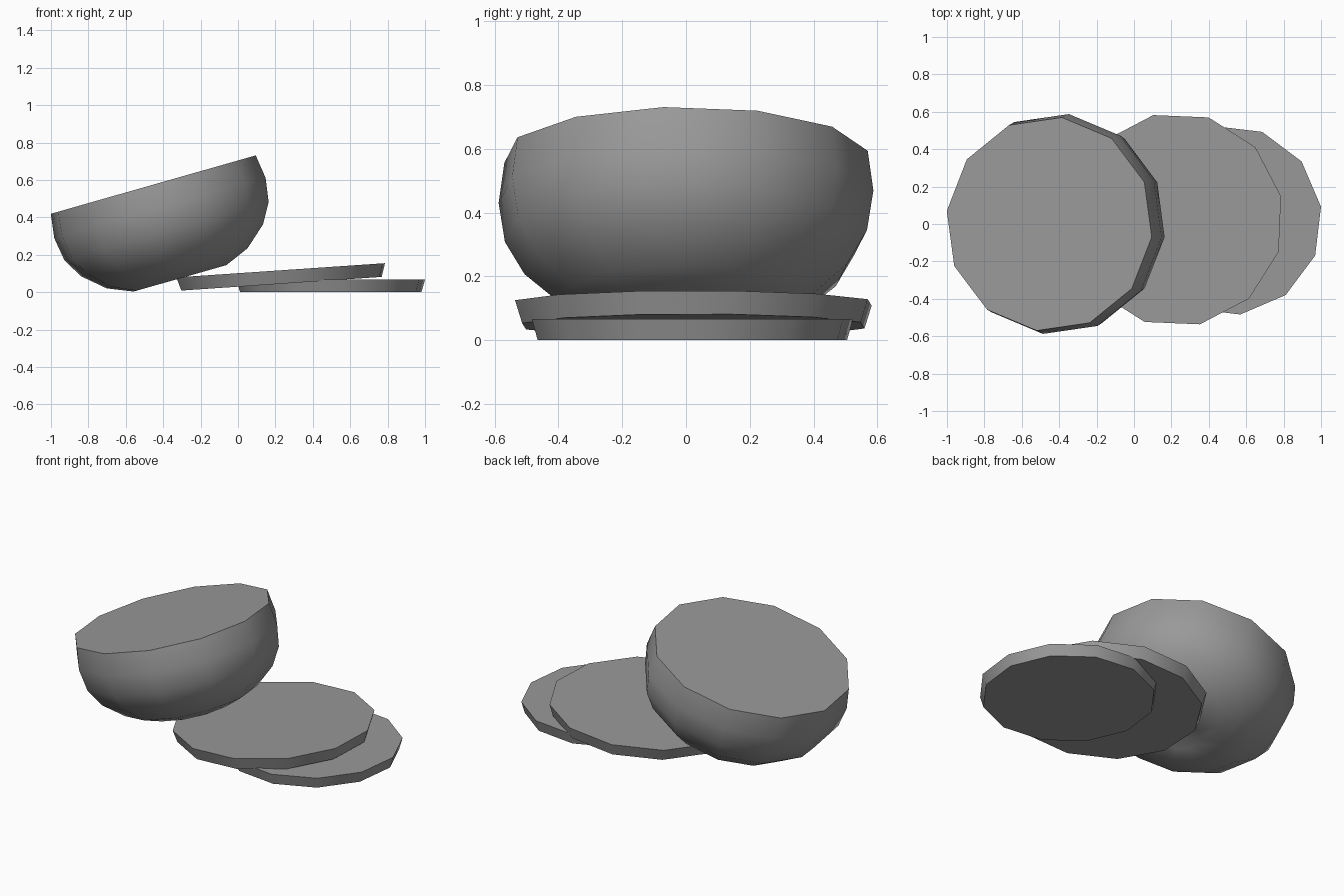
import bpy
import bmesh
from math import sin, cos, radians

cube = bpy.data.objects.get("Cube")
if cube:
    bpy.data.objects.remove(cube, do_unlink=True)

SIDES = 12

# One grey material for everything
grey = bpy.data.materials.new("grey")
grey.use_nodes = True
colour = (0.318, 0.318, 0.318, 1)
grey.diffuse_color = colour
bsdf = next(n for n in grey.node_tree.nodes if n.type == "BSDF_PRINCIPLED")
bsdf.inputs["Base Color"].default_value = colour


def lathe(name, profile, centre, phase, tilt, tip=None):
    """Spin (radius, height) pairs into a 12-sided solid, flat on top.
    The bottom closes at height tip, or with a flat face."""
    bm = bmesh.new()
    rings = []
    for r, z in profile:
        angles = [radians(phase + 360 * i / SIDES) for i in range(SIDES)]
        rings.append([bm.verts.new((r * cos(a), r * sin(a), z)) for a in angles])
    bm.faces.new(rings[0])
    for upper, lower in zip(rings, rings[1:]):
        for i in range(SIDES):
            j = (i + 1) % SIDES
            bm.faces.new((upper[i], lower[i], lower[j], upper[j]))
    last = rings[-1]
    if tip is None:
        bm.faces.new(last[::-1])
    else:
        point = bm.verts.new((0, 0, tip))
        for i in range(SIDES):
            bm.faces.new((last[(i + 1) % SIDES], last[i], point))
    bmesh.ops.recalc_face_normals(bm, faces=bm.faces)
    mesh = bpy.data.meshes.new(name)
    bm.to_mesh(mesh)
    bm.free()
    mesh.materials.append(grey)
    obj = bpy.data.objects.new(name, mesh)
    bpy.context.collection.objects.link(obj)
    obj.location = centre
    obj.rotation_euler.y = radians(-tilt)
    # Smooth sides, sharp cut edges
    bpy.ops.object.select_all(action="DESELECT")
    obj.select_set(True)
    bpy.context.view_layer.objects.active = obj
    bpy.ops.object.shade_smooth_by_angle(angle=radians(40))
    return obj


# Halved round fruit, leaning, with a dimple underneath
lathe("fruit_half",
      [(0.574, 0), (0.592, -0.13), (0.572, -0.258), (0.51, -0.365),
       (0.395, -0.465), (0.26, -0.521), (0.13, -0.515)],
      (-0.453, 0, 0.575), -7, 15.9, tip=-0.47)

# Slice resting on the lower one
lathe("upper_slice", [(0.573, 0), (0.55, -0.072)], (0.228, 0.023, 0.117), 12.6, 3.9)

# Slice lying flat
lathe("lower_slice", [(0.509, 0), (0.49, -0.067)], (0.496, 0.02, 0.067), 8.2, 0)
